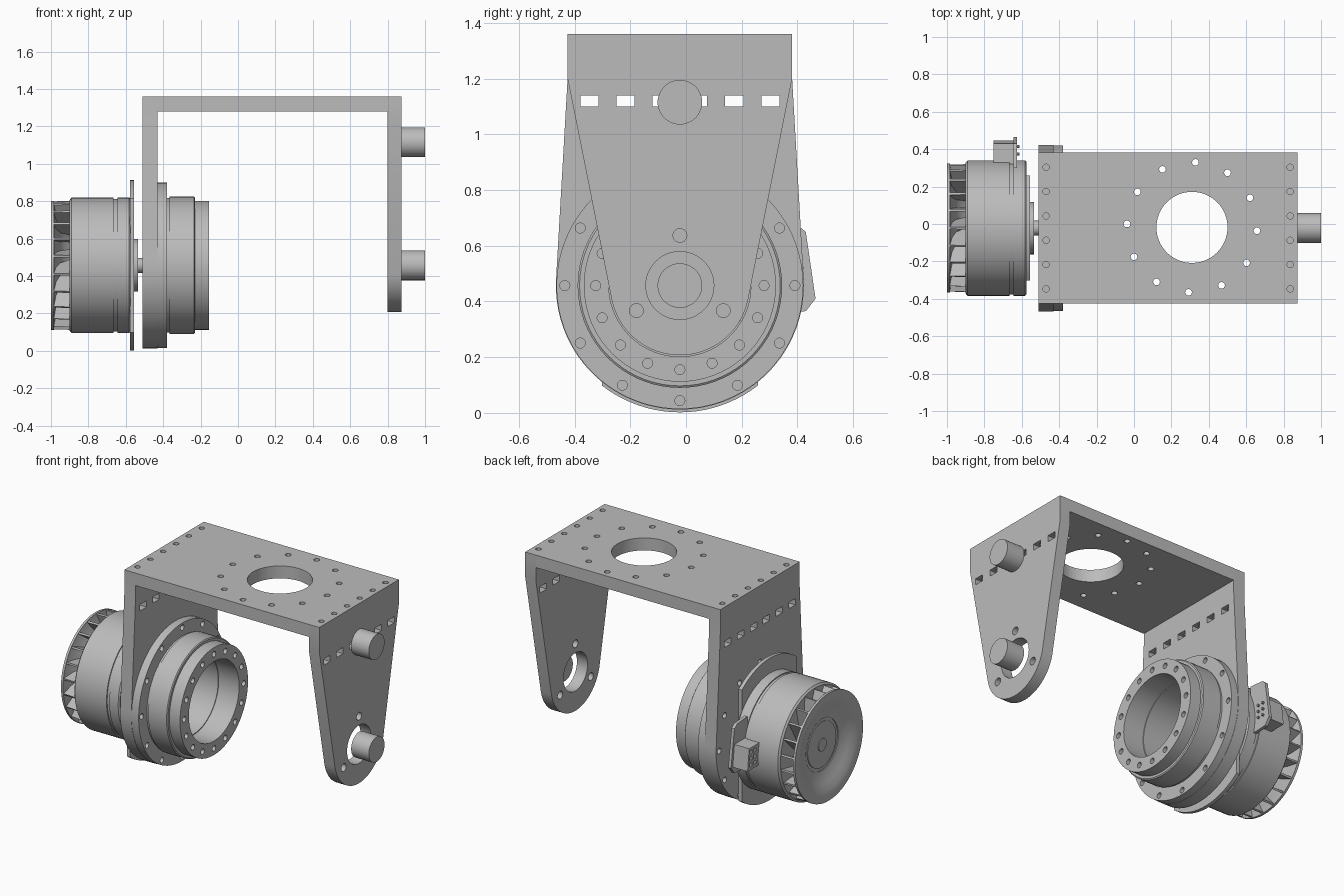
import bpy, bmesh
from math import sin, cos, pi, radians, acos, atan2, hypot
from mathutils import Matrix, Vector

if "Cube" in bpy.data.objects:
    bpy.data.objects.remove(bpy.data.objects["Cube"])

CY, CZ = -0.022, 0.457      # drive axis, running along x
HALF = 0.403                # half width of the bracket
TOP = 1.36

grey = bpy.data.materials.new("machined_grey")
grey.use_nodes = True
GREY = (0.5, 0.5, 0.5, 1)
grey.diffuse_color = GREY
grey.node_tree.nodes["Principled BSDF"].inputs["Base Color"].default_value = GREY


def finish(name, bm):
    bmesh.ops.recalc_face_normals(bm, faces=bm.faces)
    mesh = bpy.data.meshes.new(name)
    bm.to_mesh(mesh)
    bm.free()
    mesh.materials.append(grey)
    ob = bpy.data.objects.new(name, mesh)
    bpy.context.collection.objects.link(ob)
    return ob


def activate(ob):
    bpy.ops.object.select_all(action='DESELECT')
    ob.select_set(True)
    bpy.context.view_layer.objects.active = ob


def circle(u, v, r, n=32, start=0.0):
    return [(u + r * cos(start + 2 * pi * i / n), v + r * sin(start + 2 * pi * i / n))
            for i in range(n)]


def rect(u, v, w, h):
    return [(u - w / 2, v - h / 2), (u + w / 2, v - h / 2),
            (u + w / 2, v + h / 2), (u - w / 2, v + h / 2)]


def place(axis, t, u, v):
    return {'x': (t, u, v), 'y': (u, t, v), 'z': (u, v, t)}[axis]


def solid(name, outlines, axis, a, b, transforms=(Matrix(),)):
    """Extrude 2D outlines along an axis from a to b."""
    bm = bmesh.new()
    for m in transforms:
        for pts in outlines:
            low = [bm.verts.new(m @ Vector(place(axis, a, u, v))) for u, v in pts]
            high = [bm.verts.new(m @ Vector(place(axis, b, u, v))) for u, v in pts]
            bm.faces.new(low)
            bm.faces.new(high)
            for i in range(len(pts)):
                j = (i + 1) % len(pts)
                bm.faces.new((low[i], low[j], high[j], high[i]))
    return finish(name, bm)


def lathe(name, profile, n=72):
    """Revolve a closed (x, radius) profile about the drive axis."""
    bm = bmesh.new()
    vs = [bm.verts.new((x, CY, CZ + r)) for x, r in profile]
    edges = [bm.edges.new((vs[i - 1], vs[i])) for i in range(len(vs))
             if profile[i][1] + profile[i - 1][1] > 0]
    bmesh.ops.spin(bm, geom=vs + edges, cent=(0, CY, CZ), axis=(1, 0, 0),
                   angle=2 * pi, steps=n)
    bmesh.ops.remove_doubles(bm, verts=bm.verts, dist=0.0002)
    return finish(name, bm)


def cut(ob, outlines, axis, a, b):
    cutter = solid("cutter", outlines, axis, a, b)
    cutter.hide_render = True
    mod = ob.modifiers.new("cut", 'BOOLEAN')
    mod.operation, mod.solver, mod.object = 'DIFFERENCE', 'EXACT', cutter
    activate(ob)
    bpy.ops.object.modifier_apply(modifier=mod.name)
    bpy.data.objects.remove(cutter)


def ring(u, v, radius, count, r, start=0.0):
    return [circle(x, y, r, 14) for x, y in circle(u, v, radius, count, start)]


def leg_outline(r):
    """Square shoulders tapering tangentially into a round foot."""
    dz = 1.2 - CZ
    tangent = atan2(dz, HALF) - acos(r / hypot(HALF, dz))
    sweep = pi + 2 * tangent
    arc = [(CY + r * cos(tangent - sweep * i / 48), CZ + r * sin(tangent - sweep * i / 48))
           for i in range(49)]
    return [(CY - HALF, 1.2), (CY - HALF, TOP), (CY + HALF, TOP), (CY + HALF, 1.2)] + arc


# Bracket: top plate and two legs
bolt_ys = [CY + (i - 2.5) * 0.13 for i in range(6)]
slots = [rect(y, 1.12, 0.065, 0.04) for y in bolt_ys]

top_plate = solid("top_plate", [rect(0.185, CY, 1.23, 2 * HALF)], 'z', 1.28, TOP)
cut(top_plate, [circle(0.31, -0.018, 0.19, 64)] + ring(0.31, -0.018, 0.348, 12, 0.018, radians(-3)),
    'z', 1.2, 1.4)

right_leg = solid("outer_leg", [leg_outline(0.25)], 'x', 0.80, 0.875)
cut(right_leg, slots + [circle(CY, CZ, 0.122, 48)] + ring(CY, CZ, 0.18, 3, 0.025, pi / 2),
    'x', 0.7, 0.95)
left_leg = solid("motor_leg", [leg_outline(0.445)], 'x', -0.51, -0.43)
cut(left_leg, slots + [circle(CY, CZ, 0.25, 72)], 'x', -0.6, -0.4)
cut(left_leg, ring(CY, CZ, 0.413, 12, 0.018), 'x', -0.6, -0.44)
for leg, x in ((right_leg, 0.835), (left_leg, -0.47)):
    cut(leg, [circle(x, y, 0.017, 14) for y in bolt_ys], 'z', 1.12, 1.4)

# Pins on the outer leg
pins = [solid(name, [circle(CY, z, 0.08, 48)], 'x', 0.875, 1.0)
        for name, z in (("upper_pin", 1.115), ("lower_pin", CZ))]

# Hollow reducer housing
reducer = lathe("reducer_housing", [
    (-.43, .25), (-.43, .443), (-.38, .443), (-.38, .36), (-.365, .36), (-.365, .367),
    (-.235, .367), (-.23, .36), (-.23, .345), (-.155, .345), (-.155, .255), (-.3, .255), (-.3, .25)])
cut(reducer, ring(CY, CZ, 0.413, 12, 0.018), 'x', -0.42, -0.37)
cut(reducer, ring(CY, CZ, 0.302, 16, 0.018), 'x', -0.21, -0.1)

# Motor body, hub and shaft
body = lathe("motor_body", [
    (-.575, 0), (-.575, .355), (-.582, .362), (-.645, .362), (-.645, .355), (-.665, .355),
    (-.665, .362), (-.89, .362), (-.90, .35), (-.90, 0)])
hub = solid("motor_hub", [circle(CY, CZ, 0.14, 48)], 'x', -0.557, -0.535)
shaft = solid("motor_shaft", [circle(CY, CZ, 0.04, 32)], 'x', -0.537, -0.51)

# Mounting plate: a disc with both sides cut straight
half_arc = acos(0.28 / 0.455)
arc = [half_arc + (pi - 2 * half_arc) * i / 20 for i in range(21)]
mount = solid("mounting_plate", [[(CY + 0.455 * cos(t), CZ + 0.455 * sin(t))
                                  for t in arc + [a + pi for a in arc]]], 'x', -0.578, -0.555)

# Cooling fan: dished shroud and slanted blades
shroud = lathe("fan_shroud", [
    (-.90, 0), (-.90, .16), (-.93, .19), (-.95, .23), (-.973, .28), (-.985, .345), (-1, .345),
    (-1, .315), (-.992, .28), (-.975, .24), (-.958, .20), (-.95, .165), (-.945, .165),
    (-.945, .145), (-.95, .145), (-.95, .04), (-.955, .04), (-.955, 0)])
blade = [(-.895, .18), (-.895, .343), (-.988, .34), (-.978, .28), (-.95, .22)]
blade_spots = [Matrix.Translation((0, CY, CZ)) @ Matrix.Rotation(2 * pi * i / 22, 4, 'X')
               @ Matrix.Translation((0, 0, .34)) @ Matrix.Rotation(radians(20), 4, 'X')
               @ Matrix.Translation((0, 0, -.34)) for i in range(22)]
blades = solid("fan_blades", [blade], 'y', -0.006, 0.006, blade_spots)

# Cable connector on the motor's side
bracket = solid("connector_plate", [[(.3, .68), (.405, .67), (.43, .65), (.465, .41),
                                     (.43, .365), (.3, .36)]], 'x', -0.645, -0.625)
connector = solid("connector_block", [[(.32, .41), (.447, .41), (.43, .55), (.32, .55)]],
                  'x', -0.75, -0.645)
sockets = [(y, z) for y in (.375, .415) for z in (.44, .48, .52)]
cut(connector, [rect(y, z, 0.024, 0.024) for y, z in sockets], 'x', -0.8, -0.70)
contacts = solid("connector_contacts", [circle(y, z, 0.008, 10) for y, z in sockets],
                 'x', -0.63, -0.612)

# Smooth the round walls, keep the machined edges sharp
for ob in [top_plate, right_leg, left_leg, reducer, body, hub, shaft, mount, shroud, contacts] + pins:
    activate(ob)
    bpy.ops.object.shade_smooth_by_angle(angle=radians(30))
